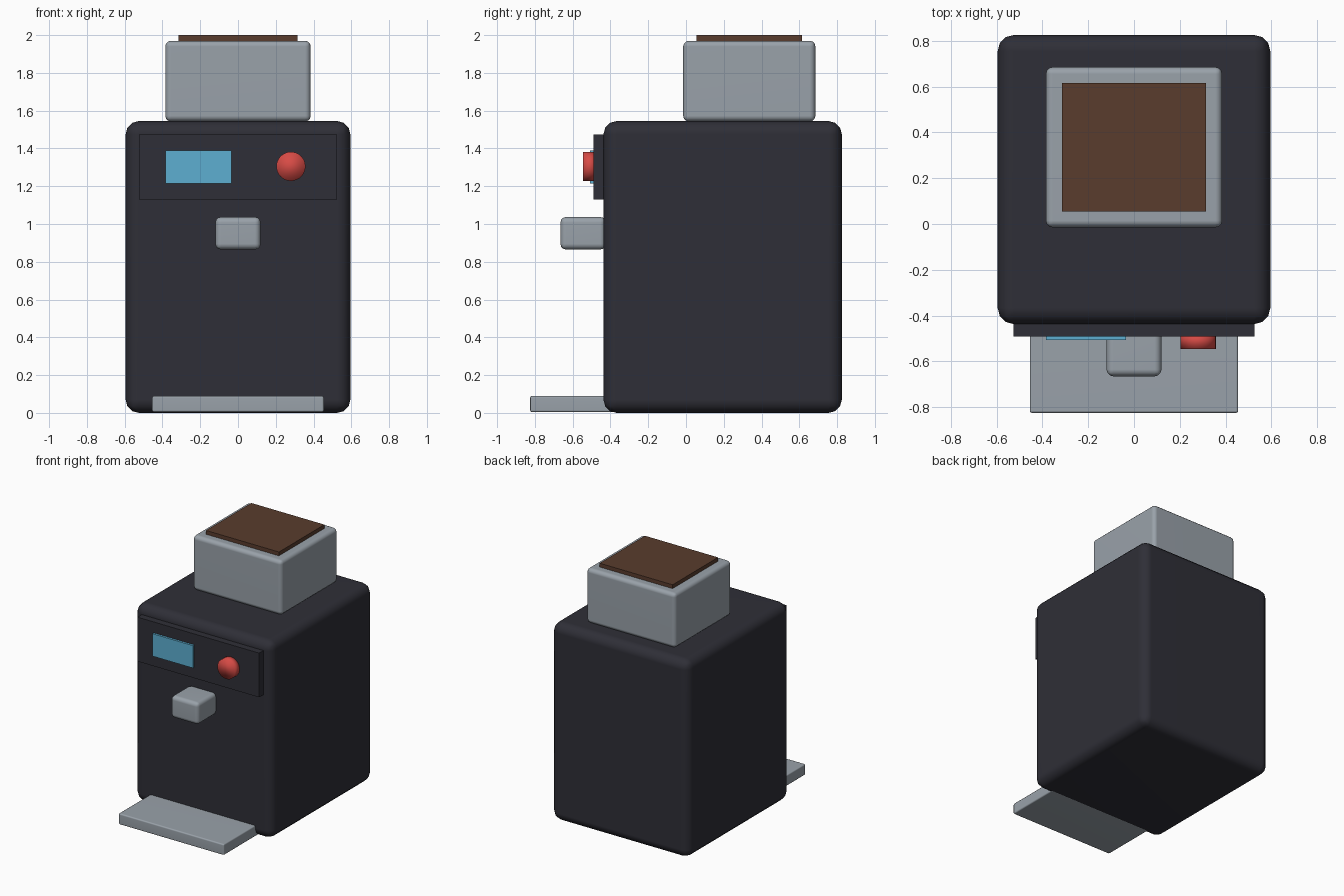
import bpy
import math
from mathutils import Vector

cube = bpy.data.objects.get("Cube")
if cube:
    bpy.data.objects.remove(cube, do_unlink=True)


def material(name, rgb):
    mat = bpy.data.materials.new(name)
    mat.use_nodes = True
    color = (*rgb, 1.0)
    mat.diffuse_color = color
    mat.node_tree.nodes["Principled BSDF"].inputs["Base Color"].default_value = color
    return mat


charcoal = material("charcoal", (0.028, 0.028, 0.038))
steel = material("steel grey", (0.32, 0.36, 0.40))
brown = material("coffee brown", (0.10, 0.045, 0.026))
blue = material("screen blue", (0.11, 0.43, 0.64))
red = material("button red", (0.68, 0.07, 0.06))


def box(name, low, high, mat, bevel=0.0, segments=2):
    """Box between two corners, with optional rounded edges."""
    low, high = Vector(low), Vector(high)
    bpy.ops.mesh.primitive_cube_add(size=1, location=(low + high) / 2)
    obj = bpy.context.object
    obj.name = name
    obj.scale = high - low
    bpy.ops.object.transform_apply(location=False, rotation=False, scale=True)
    obj.data.materials.append(mat)
    if bevel:
        mod = obj.modifiers.new("rounded edges", "BEVEL")
        mod.width = bevel
        mod.segments = segments
        bpy.ops.object.shade_smooth()
        mod = obj.modifiers.new("flat sides", "WEIGHTED_NORMAL")
        mod.keep_sharp = True
    return obj


# Main housing and drip tray
box("body", (-0.595, -0.437, 0), (0.595, 0.825, 1.545), charcoal, 0.07, 3)
box("drip_tray", (-0.455, -0.825, 0.004), (0.455, -0.38, 0.09), steel, 0.01)

# Bean hopper with its lid
box("hopper", (-0.385, -0.015, 1.543), (0.385, 0.685, 1.97), steel, 0.03, 3)
box("hopper_lid", (-0.315, 0.055, 1.94), (0.315, 0.615, 2.0), brown)

# Control panel, screen and spout
box("control_panel", (-0.525, -0.49, 1.13), (0.525, -0.42, 1.475), charcoal)
box("screen", (-0.385, -0.507, 1.215), (-0.035, -0.48, 1.39), blue)
box("spout", (-0.12, -0.665, 0.865), (0.12, -0.425, 1.037), steel, 0.03, 3)

# Round button facing the front
bpy.ops.mesh.primitive_cylinder_add(vertices=32, radius=0.077, depth=0.07,
                                    location=(0.28, -0.51, 1.305),
                                    rotation=(math.pi / 2, 0, 0))
button = bpy.context.object
button.name = "button"
button.data.materials.append(red)
bpy.ops.object.shade_smooth()
